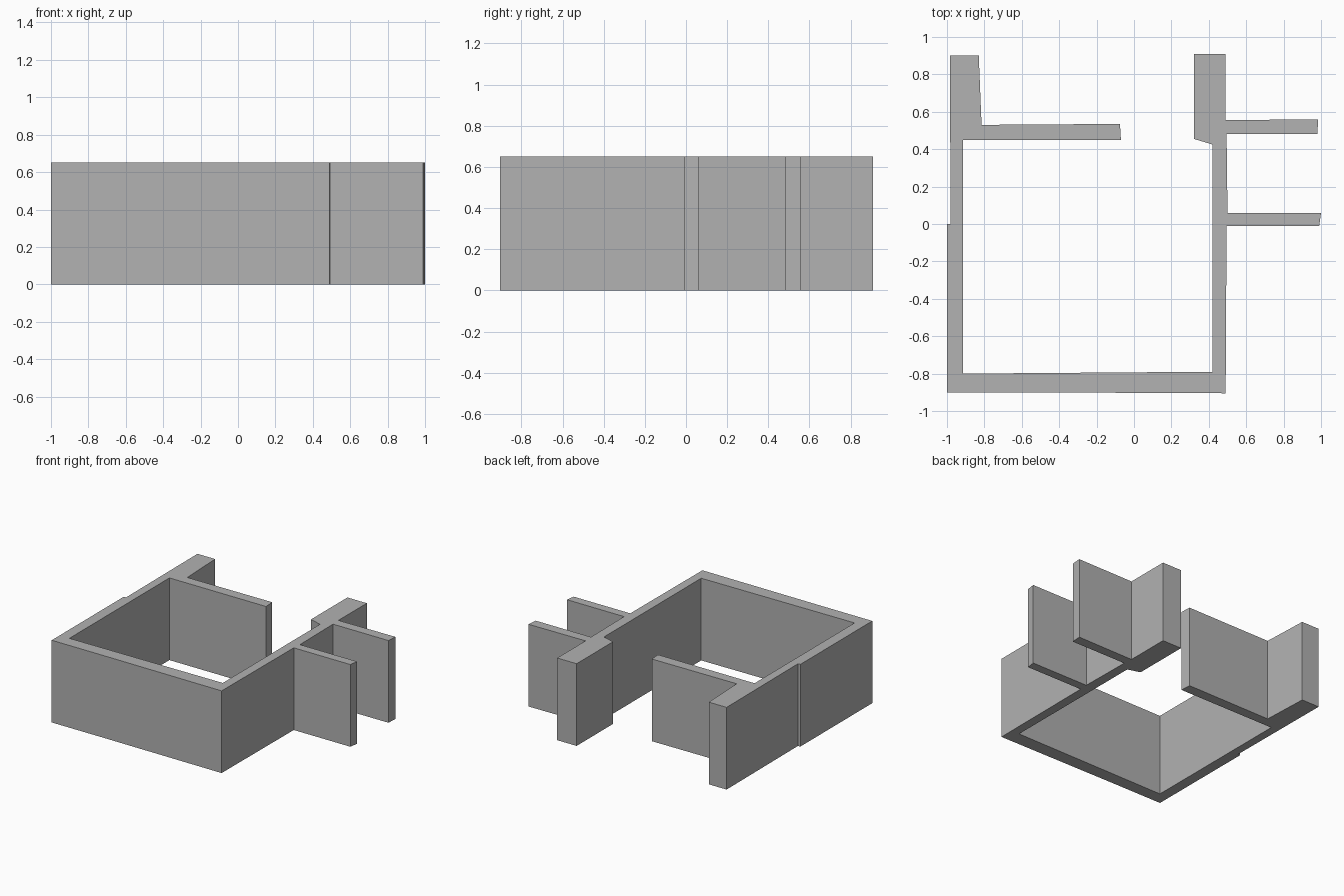
import bpy
import bmesh

WALL_HEIGHT = 0.65

default_cube = bpy.data.objects.get("Cube")
if default_cube:
    bpy.data.objects.remove(default_cube, do_unlink=True)


def make_material(name, level):
    """Create one flat grey material."""
    material = bpy.data.materials.new(name)
    material.use_nodes = True
    color = (level, level, level, 1)
    material.diffuse_color = color
    shader = material.node_tree.nodes["Principled BSDF"]
    shader.inputs["Base Color"].default_value = color
    return material


def extrude_plan(name, outline, height, material):
    """Raise a closed floor plan outline into a solid with flat faces."""
    bm = bmesh.new()
    base = bm.faces.new([bm.verts.new((x, y, 0)) for x, y in outline])
    raised = bmesh.ops.extrude_face_region(bm, geom=[base], use_keep_orig=True)
    top_verts = [item for item in raised["geom"] if isinstance(item, bmesh.types.BMVert)]
    bmesh.ops.translate(bm, verts=top_verts, vec=(0, 0, height))
    bmesh.ops.recalc_face_normals(bm, faces=bm.faces)
    # Split the concave caps so that they fill cleanly
    caps = [face for face in bm.faces if len(face.verts) > 4]
    bmesh.ops.triangulate(bm, faces=caps, ngon_method="EAR_CLIP")
    mesh = bpy.data.meshes.new(name)
    bm.to_mesh(mesh)
    bm.free()
    mesh.materials.append(material)
    plan = bpy.data.objects.new(name, mesh)
    bpy.context.collection.objects.link(plan)
    return plan


# Wall plan, traced counterclockwise in runs
front_outer = [(-1, -.9), (-.57, -.9), (.49, -.905)]
short_partition = [(.495, -.01), (.99, -.01), (1, .06), (.5, .06)]
rear_partition = [(.495, .48), (.98, .48), (.985, .56), (.49, .555)]
right_pier = [(.49, .91), (.32, .91), (.32, .455), (.42, .425)]
room_inner = [(.42, -.79), (-.915, -.8), (-.915, .45)]
back_wall = [(-.07, .45), (-.075, .535), (-.815, .53)]
left_pier = [(-.83, .9), (-.985, .9), (-.98, 0), (-1, 0)]

outline = (front_outer + short_partition + rear_partition + right_pier
           + room_inner + back_wall + left_pier)

plaster = make_material("plaster grey", .445)
extrude_plan("room_walls", outline, WALL_HEIGHT, plaster)
